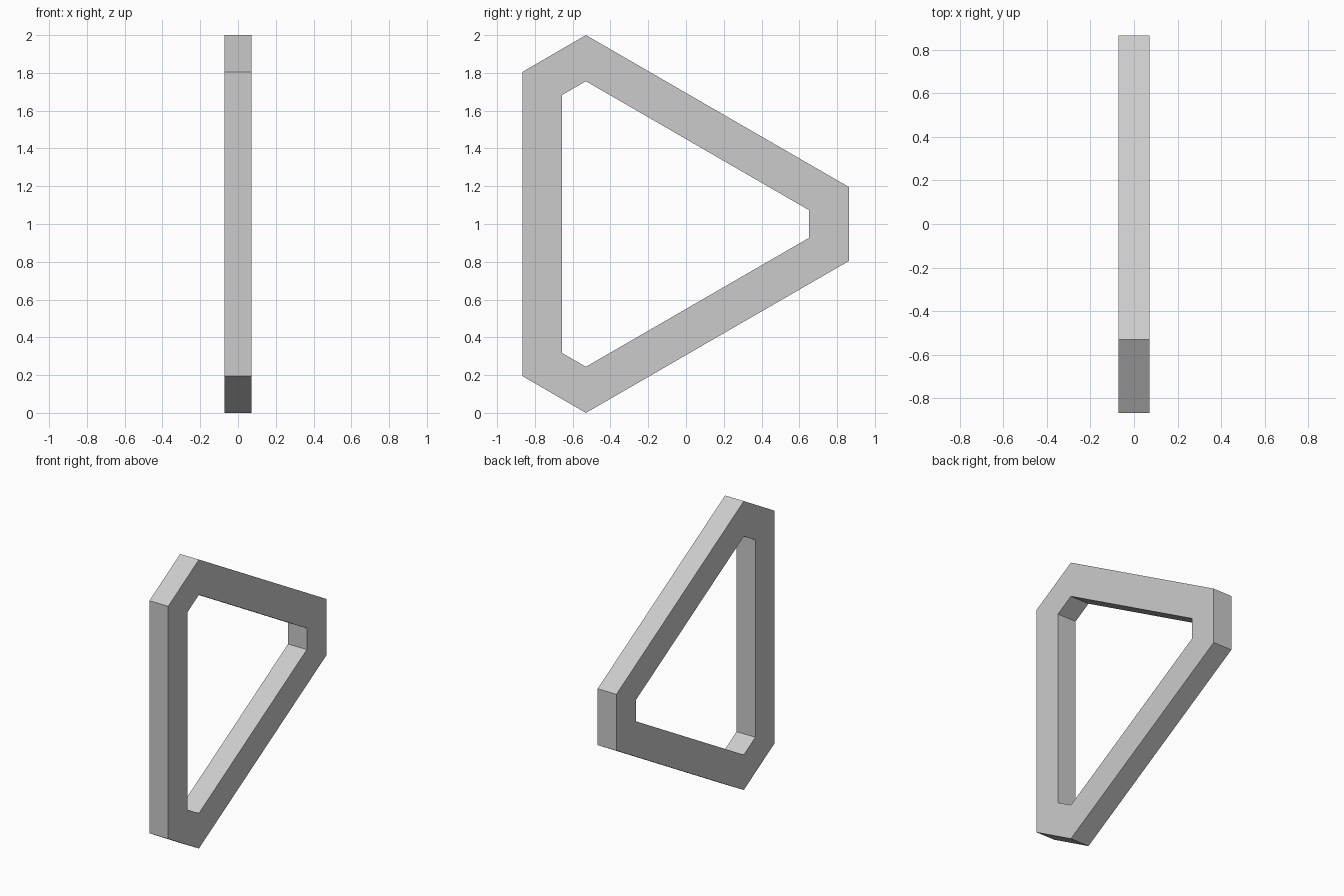
import bpy, bmesh

if "Cube" in bpy.data.objects:
    bpy.data.objects.remove(bpy.data.objects["Cube"])

HALF = 0.072  # half the frame thickness

# upper half of each loop as (y, height above the middle); lower half is mirrored
outer_half = [(-0.866, 0.805), (-0.53, 1.0), (0.864, 0.195)]
inner_half = [(-0.656, 0.683), (-0.53, 0.756), (0.65, 0.074)]


def full_loop(half):
    return half + [(y, -h) for y, h in reversed(half)]


def ring(bm, loop, x):
    return [bm.verts.new((x, y, 1.0 + h)) for y, h in loop]


# triangular frame with cut corners and an open middle
bm = bmesh.new()
outer, inner = full_loop(outer_half), full_loop(inner_half)
rings = [ring(bm, outer, HALF), ring(bm, inner, HALF),
         ring(bm, inner, -HALF), ring(bm, outer, -HALF)]
n = len(outer)
for k in range(4):
    a, b = rings[k], rings[(k + 1) % 4]
    for i in range(n):
        j = (i + 1) % n
        bm.faces.new((a[i], a[j], b[j], b[i]))
bmesh.ops.recalc_face_normals(bm, faces=bm.faces)

mesh = bpy.data.meshes.new("triangular_frame")
bm.to_mesh(mesh)
bm.free()
frame = bpy.data.objects.new("triangular_frame", mesh)
bpy.context.collection.objects.link(frame)
